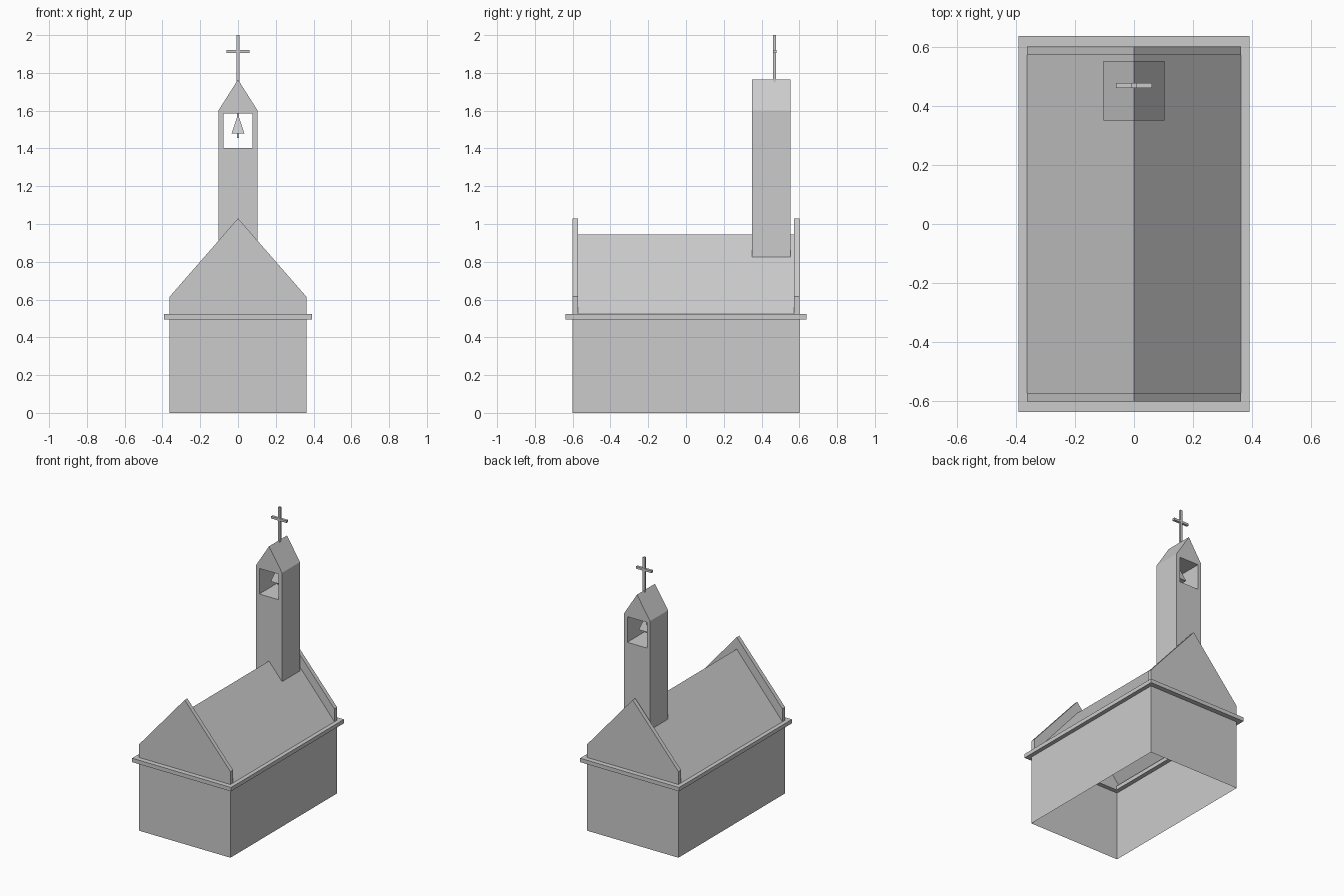
import bpy, bmesh, math
from mathutils import Matrix, Vector

old = bpy.data.objects.get("Cube")
if old:
    bpy.data.objects.remove(old, do_unlink=True)

GREY = (0.6, 0.6, 0.6, 1)
stone = bpy.data.materials.new("plain grey")
stone.use_nodes = True
stone.diffuse_color = GREY
stone.node_tree.nodes["Principled BSDF"].inputs["Base Color"].default_value = GREY


def finish(name, bm):
    bmesh.ops.recalc_face_normals(bm, faces=bm.faces[:])
    mesh = bpy.data.meshes.new(name)
    bm.to_mesh(mesh)
    bm.free()
    mesh.materials.append(stone)
    ob = bpy.data.objects.new(name, mesh)
    bpy.context.collection.objects.link(ob)
    return ob


def extrude(name, loops, axis, start, end, caps=True, closed=True):
    """Sweep one outline, plus optional hole outlines, along y or z."""
    bm = bmesh.new()
    place = (lambda p, t: (p[0], t, p[1])) if axis == "y" else (lambda p, t: (p[0], p[1], t))
    rims = ([], [])
    for loop in loops:
        rows = [[bm.verts.new(place(p, t)) for p in loop] for t in (start, end)]
        count = len(loop)
        for i in range(count if closed else count - 1):
            j = (i + 1) % count
            bm.faces.new((rows[0][i], rows[0][j], rows[1][j], rows[1][i]))
            for rim, row in zip(rims, rows):
                rim.append(bm.edges.get((row[i], row[j])))
    if caps:
        for rim in rims:
            bmesh.ops.triangle_fill(bm, edges=rim, use_beauty=True)
    return finish(name, bm)


def rect(hx, hy):
    return [(-hx, -hy), (hx, -hy), (hx, hy), (-hx, hy)]


def box(name, center, size):
    bm = bmesh.new()
    bmesh.ops.create_cube(bm, size=1, matrix=Matrix.Translation(center) @ Matrix.Diagonal(Vector((*size, 1))))
    return finish(name, bm)


HX, HY = 0.362, 0.602          # half size of the hall
LEDGE_LOW, LEDGE_TOP = 0.495, 0.523
GABLE = 0.03                   # gable thickness
RIDGE = 0.945
TX, T0, T1 = 0.103, 0.35, 0.553  # tower half width and depth range

# Hall: open-bottomed walls, ledge ring and roof shell
extrude("hall_walls", [rect(HX, HY)], "z", 0, LEDGE_LOW, caps=False)
extrude("ledge", [rect(0.391, 0.637), rect(HX - GABLE, HY - GABLE)], "z", LEDGE_LOW, LEDGE_TOP)
extrude("roof", [[(-HX, LEDGE_TOP), (0, RIDGE), (HX, LEDGE_TOP)]],
        "y", -HY + GABLE, HY - GABLE, caps=False, closed=False)

# Gables rising above both roof ends
gable = [(-HX, LEDGE_TOP), (HX, LEDGE_TOP), (HX, 0.615), (0, 1.03), (-HX, 0.615)]
for name, side in (("front_gable", -1), ("back_gable", 1)):
    extrude(name, [gable], "y", side * (HY - GABLE), side * HY)

# Bell tower straddling the ridge, with a square opening right through
foot = RIDGE - (RIDGE - LEDGE_TOP) * TX / HX
tower = [(-TX, foot), (0, RIDGE), (TX, foot), (TX, 1.602), (0, 1.764), (-TX, 1.602)]
opening = [(-0.077, 1.403), (0.077, 1.403), (0.077, 1.586), (-0.077, 1.586)]
extrude("bell_tower", [tower, opening], "y", T0, T1)

# Bell with hanger and clapper
by = (T0 + T1) / 2
box("bell_hanger", (0, by, 1.573), (0.012, 0.012, 0.026))
bm = bmesh.new()
bmesh.ops.create_cone(bm, cap_ends=True, segments=4, radius1=0.034 * math.sqrt(2), radius2=0.005,
                      depth=0.093, matrix=Matrix.Translation((0, by, 1.525)) @ Matrix.Rotation(math.pi / 4, 4, "Z"))
finish("bell", bm)
box("bell_clapper", (0, by, 1.468), (0.008, 0.008, 0.026))

# Cross on the tower ridge
box("cross_post", (0, 0.469, 1.875), (0.016, 0.016, 0.25))
box("cross_arm", (0, 0.469, 1.913), (0.121, 0.018, 0.016))
